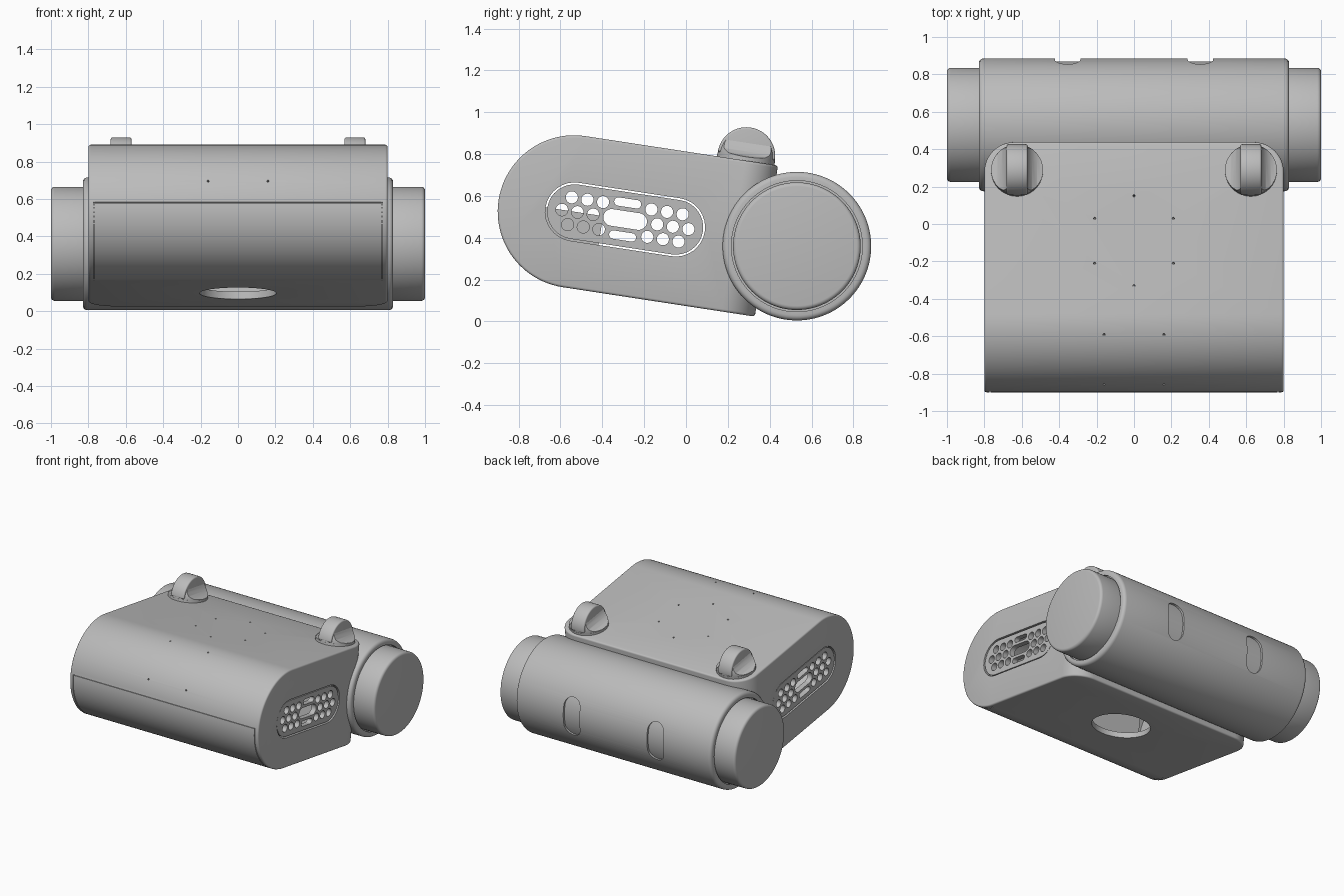
import bpy, bmesh, math
from mathutils import Matrix, Vector

cube = bpy.data.objects.get("Cube")
if cube:
    bpy.data.objects.remove(cube, do_unlink=True)

grey = bpy.data.materials.new("plain_grey")
grey.use_nodes = True
grey.diffuse_color = (0.5, 0.5, 0.5, 1)
grey.node_tree.nodes["Principled BSDF"].inputs["Base Color"].default_value = (0.5, 0.5, 0.5, 1)

# The body leans nose-up; its parts are built level and tilted at the end
TILT = Matrix.Translation((0, -0.535, 0.525)) @ Matrix.Rotation(math.radians(-8.7), 4, 'X')
R = 0.365        # body nose radius
HALF = 0.8       # body half width
END = 0.93       # body rear end


def arc(cy, cz, r, a0, a1, n):
    angles = [math.radians(a0 + (a1 - a0) * i / n) for i in range(n + 1)]
    return [(cy + r * math.cos(a), cz + r * math.sin(a)) for a in angles]


def circle(cy, cz, r, n=96):
    return arc(cy, cz, r, 0, 360, n)[:-1]


def capsule(cy, cz, half_len, half_h, n=16):
    d = half_len - half_h
    return arc(cy + d, cz, half_h, -90, 90, n) + arc(cy - d, cz, half_h, 90, 270, n)


def body_profile(r, end):
    return arc(0, 0, r, 90, 270, 48) + [(end, -r), (end, r)]


def add_prism(bm, pts, x0, x1):
    """Extrude a (y, z) outline along x."""
    face = bm.faces.new([bm.verts.new((x0, y, z)) for y, z in pts])
    geom = bmesh.ops.extrude_face_region(bm, geom=[face])["geom"]
    verts = [v for v in geom if isinstance(v, bmesh.types.BMVert)]
    bmesh.ops.translate(bm, verts=verts, vec=(x1 - x0, 0, 0))


def add_pin(bm, centre, axis, r, depth, n=12):
    turn = Vector((0, 0, 1)).rotation_difference(Vector(axis)).to_matrix().to_4x4()
    bmesh.ops.create_cone(bm, cap_ends=True, segments=n, radius1=r, radius2=r,
                          depth=depth, matrix=Matrix.Translation(centre) @ turn)


def finish(bm, name):
    bmesh.ops.recalc_face_normals(bm, faces=bm.faces[:])
    mesh = bpy.data.meshes.new(name)
    bm.to_mesh(mesh)
    bm.free()
    mesh.materials.append(grey)
    obj = bpy.data.objects.new(name, mesh)
    bpy.context.collection.objects.link(obj)
    return obj


def prisms(name, items):
    bm = bmesh.new()
    for pts, x0, x1 in items:
        add_prism(bm, pts, x0, x1)
    return finish(bm, name)


def apply_mod(obj, mod):
    bpy.context.view_layer.objects.active = obj
    bpy.ops.object.modifier_apply(modifier=mod.name)


def bevel(obj, width, segments=3):
    m = obj.modifiers.new("bevel", 'BEVEL')
    m.width, m.segments = width, segments
    m.limit_method, m.angle_limit = 'ANGLE', math.radians(40)
    apply_mod(obj, m)


def cut(obj, cutter, operation='DIFFERENCE'):
    m = obj.modifiers.new("cut", 'BOOLEAN')
    m.object, m.operation, m.solver = cutter, operation, 'EXACT'
    apply_mod(obj, m)
    bpy.data.objects.remove(cutter, do_unlink=True)


# Body shell: round nose, rounded rear corners, hollow inside
bm = bmesh.new()
add_prism(bm, body_profile(R, END), -HALF, HALF)
corners = [e for e in bm.edges if all(abs(v.co.y - END) < 1e-4 for v in e.verts)
           and abs(e.verts[0].co.x - e.verts[1].co.x) < 1e-4]
bmesh.ops.bevel(bm, geom=corners, offset=0.16, segments=12, profile=0.5, affect='EDGES')
body = finish(bm, "body_shell")
bevel(body, 0.012)
cut(body, prisms("cavity", [(body_profile(R - 0.04, 0.72), -0.76, 0.76)]))

# Side openings, round floor opening and pin holes
GS = 0.247       # vent centre along the body
bm = bmesh.new()
for side in (-1, 1):
    add_prism(bm, capsule(GS, 0, 0.385, 0.14), side * 0.7, side * 0.9)
add_pin(bm, (0, 0.455, -R), (0, 0, 1), 0.205, 0.2, 64)
for x, s in ((0, 0.638), (0.21, 0.516), (0.21, 0.273), (0, 0.152), (0.16, -0.11)):
    for px in {x, -x}:
        add_pin(bm, (px, s, R), (0, 0, 1), 0.006, 0.16)
for x in (-0.16, 0.16):
    add_pin(bm, (x, -0.345, 0.12), (0, -0.94, 0.33), 0.006, 0.04)
cut(body, finish(bm, "openings"))

# Fine seam of the lower front cover
def band(a0, a1):
    return arc(0, 0, R + 0.01, a0, a1, 24) + arc(0, 0, R - 0.008, a1, a0, 24)


cut(body, prisms("seam", [(band(179.6, 180.4), -0.765, 0.765),
                          (band(179.6, 268), 0.768, 0.773),
                          (band(179.6, 268), -0.773, -0.768)]))
tilted = [body]

# Perforated vent plates
holes = [capsule(GS, 0, 0.105, 0.04)]
for row in (-1, 1):
    holes.append(capsule(GS, row * 0.08, 0.065, 0.02))
for end in (-1, 1):
    for k in range(3):
        holes.append(circle(GS + end * (0.155 + 0.0755 * k), 0, 0.029, 24))
        for row in (-1, 1):
            holes.append(circle(GS + end * (0.117 + 0.0755 * k), row * 0.066, 0.029, 24))
for side, label in ((-1, "right"), (1, "left")):
    plate = prisms(label + "_vent_plate",
                   [(capsule(GS, 0, 0.376, 0.131), side * 0.755, side * 0.795)])
    cut(plate, prisms("holes", [(h, side * 0.7, side * 0.9) for h in holes]))
    tilted.append(plate)

# Block inside the shell
block = [(-0.2, -0.3), (0.14, -0.3), (0.14, 0.0), (-0.2, 0.0)]
tilted.append(prisms("inner_block", [(block, -0.4, 0.4)]))

# Turn knobs: round foot, flared saddle and upright grip
half_flare = [(0.14, 0.0), (0.14, 0.018), (0.105, 0.026), (0.078, 0.045), (0.062, 0.07), (0.05, 0.1)]
flare = half_flare + [(-y, z) for y, z in reversed(half_flare)]
for side, label in ((-1, "right"), (1, "left")):
    place = Matrix.Translation((side * 0.625, 0.774, R))
    bm = bmesh.new()
    add_pin(bm, (0, 0, -0.005), (0, 0, 1), 0.139, 0.044, 64)
    foot = finish(bm, label + "_knob_foot")
    bm = bmesh.new()
    add_prism(bm, flare, -0.2, 0.2)
    bmesh.ops.rotate(bm, verts=bm.verts[:], matrix=Matrix.Rotation(math.pi / 2, 3, 'Z'))
    saddle = finish(bm, label + "_knob_saddle")
    bm = bmesh.new()
    bmesh.ops.create_uvsphere(bm, u_segments=48, v_segments=32, radius=0.138,
                              matrix=Matrix.Translation((0, 0, 0.02)))
    cut(saddle, finish(bm, "dome"), 'INTERSECT')
    grip = prisms(label + "_knob_grip",
                  [(arc(0, 0.022, 0.138, 0, 180, 40), -0.056, 0.056)])
    bevel(grip, 0.02, 4)
    for part in (foot, saddle, grip):
        part.data.transform(place)
        tilted.append(part)

for obj in tilted:
    obj.matrix_world = TILT

# Rear roller with two shallow slots in its back and recessed ends
CY, CZ, CR = 0.53, 0.36, 0.355
roller = prisms("rear_roller", [(circle(CY, CZ, CR, 128), -0.83, 0.83)])
bevel(roller, 0.025, 4)
cut(roller, prisms("end_recess", [(circle(CY, CZ, 0.313), s * 0.81, s * 0.9) for s in (-1, 1)]))
bm = bmesh.new()
for x in (-0.355, 0.355):
    add_prism(bm, [(y + x, z) for y, z in capsule(0, 0, 0.145, 0.068)], 0.7, 1.0)
# Stand the slot outlines upright, facing backwards
for v in bm.verts:
    along, across, depth = v.co.y, v.co.z, v.co.x
    x = math.copysign(0.355, along)
    v.co = (x + across, depth, CZ + along - x)
slots = finish(bm, "slots")
cut(slots, prisms("slot_floor", [(circle(CY, CZ, CR - 0.015, 128), -0.7, 0.7)]))
cut(roller, slots)

# End caps of the roller
caps = []
for side, label in ((-1, "right"), (1, "left")):
    cap = prisms(label + "_end_cap", [(circle(CY, CZ, 0.305), side * 0.75, side * 1.0)])
    bevel(cap, 0.02, 4)
    caps.append(cap)

# Smooth shading with sharp edges kept
for obj in tilted + caps + [roller]:
    bpy.ops.object.select_all(action='DESELECT')
    obj.select_set(True)
    bpy.context.view_layer.objects.active = obj
    bpy.ops.object.shade_smooth_by_angle(angle=math.radians(35))
